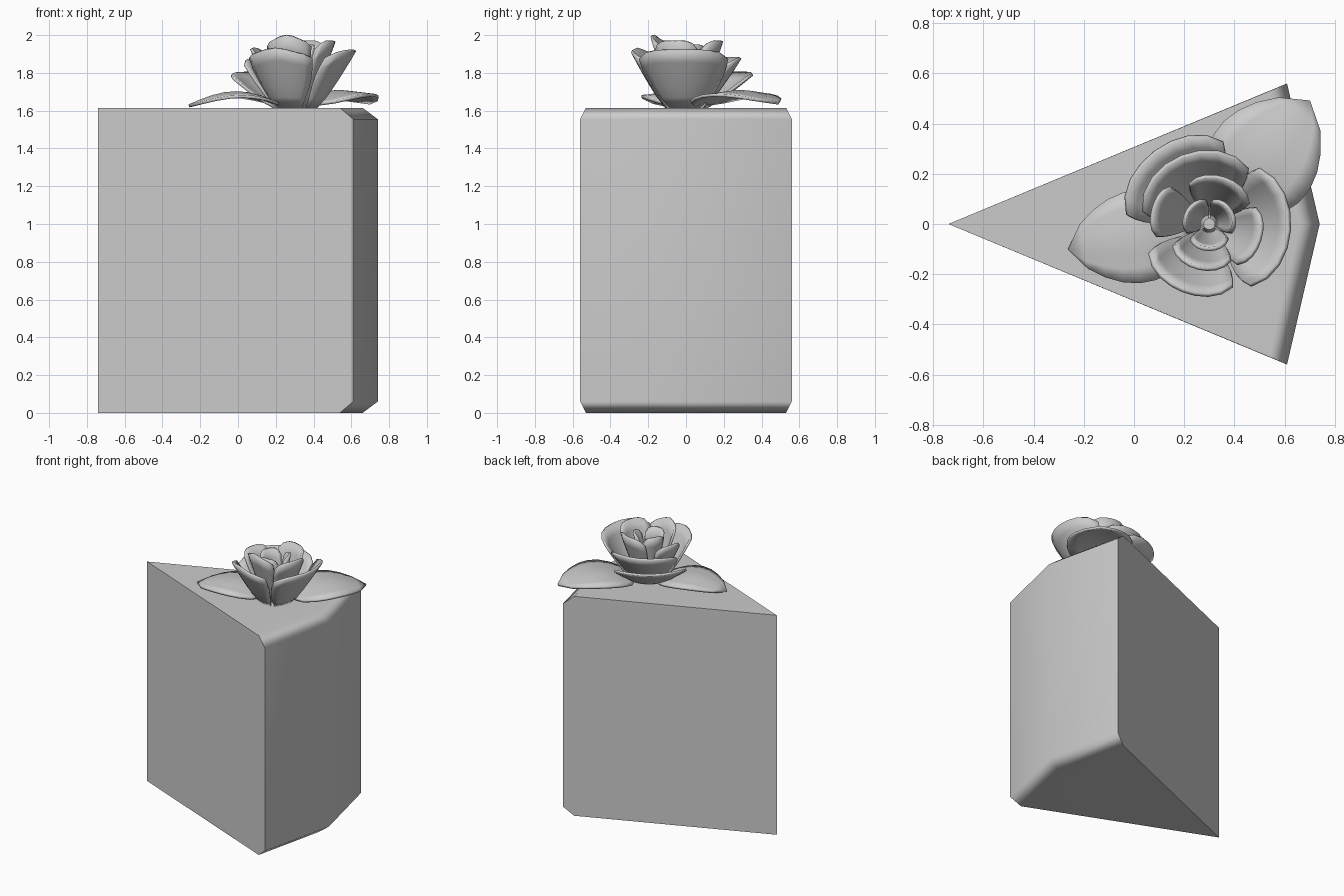
import bpy, bmesh
from math import sin, cos, pi, radians, atan2, hypot

cube = bpy.data.objects.get("Cube")
if cube:
    bpy.data.objects.remove(cube, do_unlink=True)

grey = bpy.data.materials.new("light grey")
grey.use_nodes = True
grey.diffuse_color = (0.6, 0.6, 0.6, 1)
grey.node_tree.nodes["Principled BSDF"].inputs["Base Color"].default_value = (0.6, 0.6, 0.6, 1)

CAKE_TOP = 1.615
CENTRE_X = 0.3


def finish(name, bm, angle):
    bmesh.ops.recalc_face_normals(bm, faces=bm.faces)
    mesh = bpy.data.meshes.new(name)
    bm.to_mesh(mesh)
    bm.free()
    mesh.materials.append(grey)
    obj = bpy.data.objects.new(name, mesh)
    bpy.context.collection.objects.link(obj)
    bpy.ops.object.select_all(action="DESELECT")
    obj.select_set(True)
    bpy.context.view_layer.objects.active = obj
    bpy.ops.object.shade_smooth_by_angle(angle=radians(angle))
    return obj


def sheet(name, point, cols, rows, thickness=0.016):
    """Thin shell from point(u in -1..1, v in 0..1)."""
    bm = bmesh.new()
    grid = [[bm.verts.new(point(2 * i / cols - 1, j / rows)) for i in range(cols + 1)]
            for j in range(rows + 1)]
    for j in range(rows):
        for i in range(cols):
            bm.faces.new((grid[j][i], grid[j][i + 1], grid[j + 1][i + 1], grid[j + 1][i]))
    bmesh.ops.remove_doubles(bm, verts=bm.verts, dist=0.0005)
    obj = finish(name, bm, 50)
    solid = obj.modifiers.new("thickness", "SOLIDIFY")
    solid.thickness = thickness
    solid.offset = 0
    return obj


# Cake wedge with a chamfered rim on the outer side
def wedge():
    bm = bmesh.new()
    inner = [(-0.74, 0), (0.54, -0.53), (0.66, 0), (0.54, 0.53)]
    outer = [(-0.74, 0), (0.61, -0.56), (0.74, 0), (0.61, 0.56)]
    levels = [(inner, 0), (outer, 0.06), (outer, CAKE_TOP - 0.06), (inner, CAKE_TOP)]
    rings = [[bm.verts.new((x, y, z)) for x, y in ring] for ring, z in levels]
    for low, high in zip(rings, rings[1:]):
        for i in range(4):
            k = (i + 1) % 4
            bm.faces.new((low[i], low[k], high[k], high[i]))
    bm.faces.new(rings[0][::-1])
    bm.faces.new(rings[-1])
    obj = finish("cake_slice", bm, 60)
    weighted = obj.modifiers.new("even shading", "WEIGHTED_NORMAL")
    weighted.keep_sharp = True


# Cupped petal: direction and half spread in degrees, foot and rim radius, rim height
def petal(name, direction, spread, foot, rim, top, ripple=0.0):
    def point(u, v):
        t = v * (1 - 0.14 * abs(u) ** 4)
        a = radians(direction + spread * u * (0.9 + 0.1 * sin(pi * v)))
        r = foot + (rim - foot) * t ** 0.85
        z = CAKE_TOP + (top - CAKE_TOP) * t + ripple * v * cos(5 * u)
        return CENTRE_X + r * cos(a), r * sin(a), z
    sheet(name, point, 8, 5)


# Arched leaf with a central fold
def leaf(name, start, tip, half_width, arch, end_z):
    dx, dy = tip[0] - start[0], tip[1] - start[1]
    length, a = hypot(dx, dy), atan2(dy, dx)

    def point(u, v):
        w = u * half_width * max(sin(pi * v ** 0.85), 0) ** 0.65
        x = start[0] + length * v * cos(a) - w * sin(a)
        y = start[1] + length * v * sin(a) + w * cos(a)
        z = CAKE_TOP + 0.01 + end_z * v + arch * sin(pi * v) - 0.02 * abs(u) * sin(pi * v)
        return x, y, z
    sheet(name, point, 6, 8)


wedge()
leaf("left_leaf", (0.36, 0.06), (0.70, 0.49), 0.22, 0.07, 0.015)
leaf("right_leaf", (0.24, -0.01), (-0.26, -0.10), 0.185, 0.07, 0.0)

petals = [
    ("low_back_petal", 127, 52, 0.10, 0.36, 1.80, 0.0),
    ("back_petal", 112, 64, 0.09, 0.29, 1.88, 0.0),
    ("left_petal", -4, 58, 0.11, 0.32, 1.92, 0.0),
    ("front_petal", 248, 47, 0.10, 0.285, 1.92, 0.01),
    ("inner_right_petal", 165, 32, 0.07, 0.23, 1.93, 0.0),
    ("inner_back_petal", 72, 50, 0.06, 0.19, 1.97, 0.0),
    ("inner_left_petal", -18, 42, 0.06, 0.21, 1.97, 0.0),
    ("inner_front_petal", 256, 50, 0.05, 0.18, 1.99, 0.01),
]
for spec in petals:
    petal(*spec)
for n, turn in enumerate((30, 150, 270)):
    petal(f"heart_petal_{n + 1}", turn, 58, 0.03, 0.10, 1.95)
